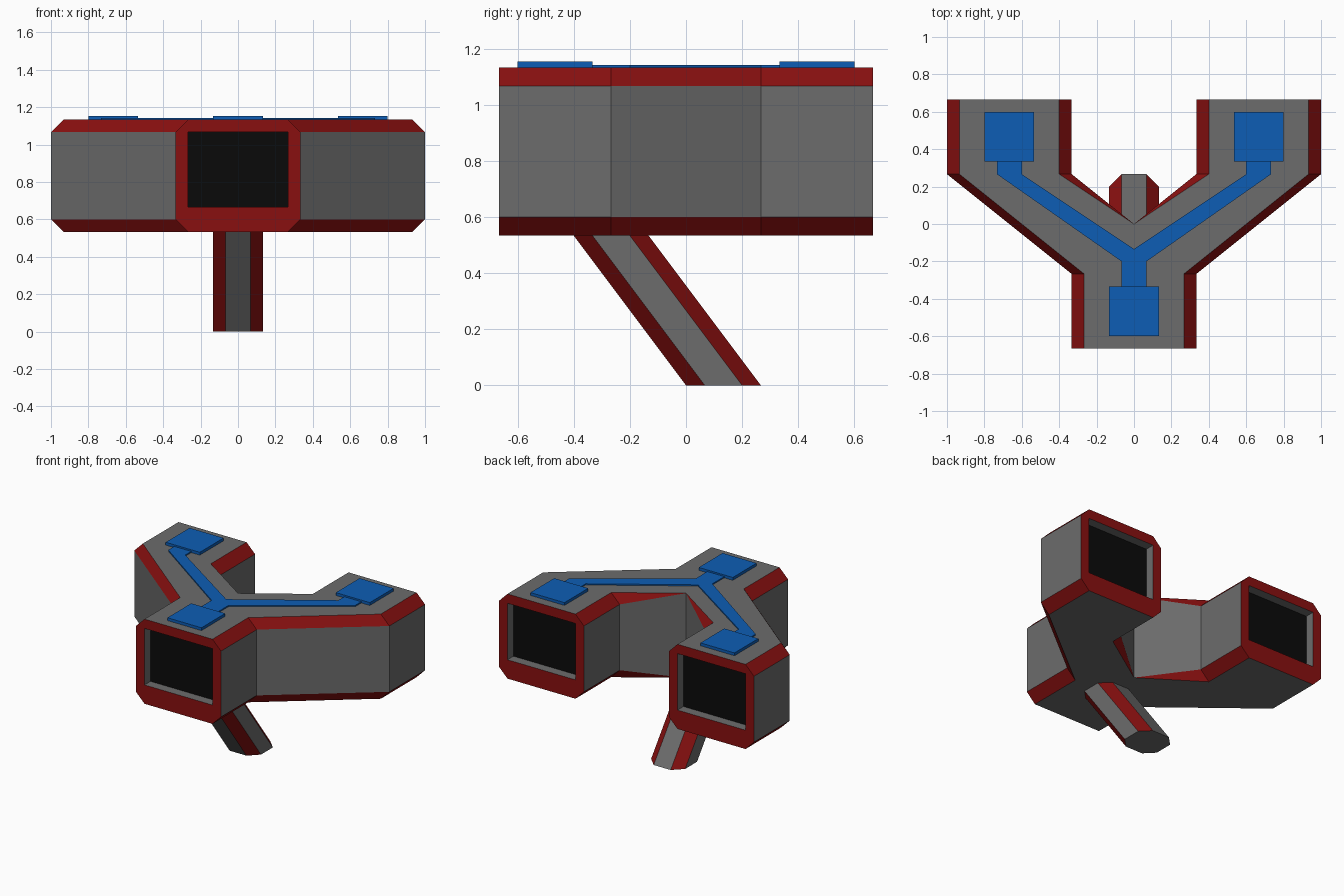
import bpy, bmesh

if "Cube" in bpy.data.objects:
    bpy.data.objects.remove(bpy.data.objects["Cube"])

U = 1 / 15  # the whole design sits on a grid of 1/15 unit


def material(name, rgb):
    m = bpy.data.materials.new(name)
    m.diffuse_color = (*rgb, 1)
    m.use_nodes = True
    m.node_tree.nodes["Principled BSDF"].inputs["Base Color"].default_value = m.diffuse_color
    return m


GREY = material("grey", (0.15, 0.15, 0.15))
RED = material("red", (0.25, 0.005, 0.005))
BLACK = material("black", (0.003, 0.003, 0.003))
BLUE = material("blue", (0.004, 0.11, 0.46))


def add_face(bm, points, mat=0):
    f = bm.faces.new([bm.verts.new([c * U for c in p]) for p in points])
    f.material_index = mat


def finish(bm, name, mats):
    bmesh.ops.remove_doubles(bm, verts=bm.verts[:], dist=1e-4)
    bmesh.ops.dissolve_degenerate(bm, edges=bm.edges[:], dist=1e-4)
    bmesh.ops.recalc_face_normals(bm, faces=bm.faces[:])
    me = bpy.data.meshes.new(name)
    bm.to_mesh(me)
    bm.free()
    for m in mats:
        me.materials.append(m)
    ob = bpy.data.objects.new(name, me)
    bpy.context.collection.objects.link(ob)


def mirrored(half):
    """Close a right-hand outline by mirroring it across x = 0."""
    return half + [(-x, y) for x, y in reversed(half) if x != 0]


def prism(name, outline, z0, z1, mat):
    bm = bmesh.new()
    n = len(outline)
    for z in (z0, z1):
        add_face(bm, [(x, y, z) for x, y in outline])
    for i in range(n):
        a, b = outline[i], outline[(i + 1) % n]
        add_face(bm, [(*a, z0), (*b, z0), (*b, z1), (*a, z1)])
    finish(bm, name, [mat])


# Y-shaped body: narrow outline at top and bottom, wide outline between
narrow = mirrored([(4, -10), (4, -4), (14, 4), (14, 10), (6, 10), (6, 4), (0, 0)])
wide = mirrored([(5, -10), (5, -4), (15, 4), (15, 10), (5, 10), (5, 4), (0, 0)])
Z = (8, 9, 16, 17)
rings = []
for level, outline in enumerate((narrow, wide, wide, narrow)):
    ring = []
    for x, y in outline:
        z = Z[level]
        if x == 0:  # the bevel fades out at the inner corner
            z = Z[0] if level < 2 else Z[3]
        ring.append((x, y, z))
    rings.append(ring)

body = bmesh.new()
add_face(body, rings[0])
add_face(body, rings[3])
n = len(narrow)
for i in range(n):
    j = (i + 1) % n
    if abs(narrow[i][1]) == 10 and narrow[i][1] == narrow[j][1]:
        continue  # open arm end, closed by a socket below
    for k in range(3):
        quad = [rings[k][i], rings[k][j], rings[k + 1][j], rings[k + 1][i]]
        unique = list(dict.fromkeys(quad))
        add_face(body, unique, 0 if k == 1 else 1)

# Arm ends: red frame, shallow grey recess, black back panel
for cx, y, inward in ((0, -10, 1), (10, 10, -1), (-10, 10, -1)):
    octagon = [(4, 8), (5, 9), (5, 16), (4, 17), (-4, 17), (-5, 16), (-5, 9), (-4, 8)]
    rim = [(4, 10), (4, 16), (-4, 16), (-4, 10)]
    o = [(cx + x, y, z) for x, z in octagon]
    r = [(cx + x, y, z) for x, z in rim]
    back = [(x, y + inward, z) for x, y, z in r]
    for k in range(4):
        m = (k + 1) % 4
        add_face(body, [o[2 * k], o[2 * k + 1], r[k]], 1)
        add_face(body, [o[2 * k + 1], o[2 * m], r[m], r[k]], 1)
        add_face(body, [r[k], r[m], back[m], back[k]])
    add_face(body, back, 2)
finish(body, "body", [GREY, RED, BLACK])

# Slanted eight-sided grip with red corners
section = [(1, 0), (2, 1), (2, 3), (1, 4), (-1, 4), (-2, 3), (-2, 1), (-1, 0)]
low = [(x, y, 0) for x, y in section]
high = [(x, y - 6, 8) for x, y in section]
grip = bmesh.new()
add_face(grip, low)
add_face(grip, high)
for i in range(8):
    j = (i + 1) % 8
    add_face(grip, [low[i], low[j], high[j], high[i]], 1 - i % 2)
finish(grip, "grip", [GREY, RED])

# Blue inlay strip and the three raised pads
strip = mirrored([(1, -5), (1, -3), (11, 4), (11, 5), (9, 5), (9, 4), (0, -2)])
prism("inlay_strip", strip, 17, 17.13, BLUE)
for name, cx, cy in (("front_pad", 0, -7), ("right_pad", 10, 7), ("left_pad", -10, 7)):
    square = [(cx + sx * 2, cy + sy * 2) for sx, sy in ((-1, -1), (1, -1), (1, 1), (-1, 1))]
    prism(name, square, 17, 17.3, BLUE)
